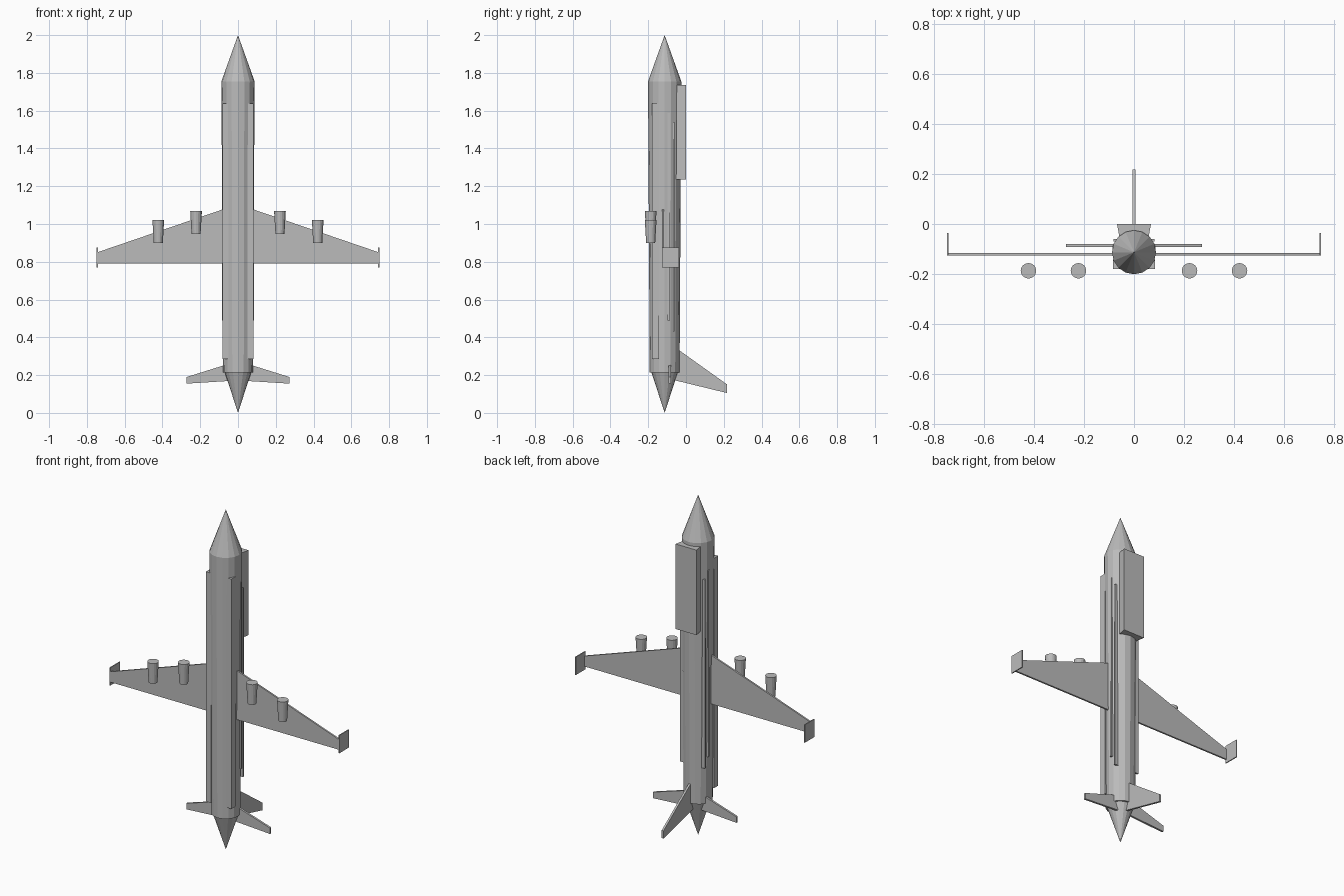
import bpy
import bmesh
from math import pi
from mathutils import Matrix, Vector

cube = bpy.data.objects.get("Cube")
if cube:
    bpy.data.objects.remove(cube, do_unlink=True)

grey = bpy.data.materials.new("mid grey")
grey.use_nodes = True
colour = (0.5, 0.5, 0.5, 1)
grey.diffuse_color = colour
grey.node_tree.nodes["Principled BSDF"].inputs["Base Color"].default_value = colour

AXIS_Y = -0.113  # fuselage centre line
SIDES = (("left", 1), ("right", -1))


def finish(name, bm):
    bmesh.ops.recalc_face_normals(bm, faces=bm.faces)
    mesh = bpy.data.meshes.new(name)
    bm.to_mesh(mesh)
    bm.free()
    mesh.materials.append(grey)
    obj = bpy.data.objects.new(name, mesh)
    bpy.context.collection.objects.link(obj)
    return obj


def frustum(name, x, y, z0, z1, r0, r1, sides=16):
    bm = bmesh.new()
    place = Matrix.Translation((x, y, (z0 + z1) / 2)) @ Matrix.Rotation(pi / 2, 4, "Z")
    bmesh.ops.create_cone(bm, cap_ends=True, segments=sides, radius1=r0,
                          radius2=r1, depth=z1 - z0, matrix=place)
    bmesh.ops.remove_doubles(bm, verts=bm.verts, dist=0.0001)
    return finish(name, bm)


def prism(name, outline, step):
    """Extrude a closed outline along the step vector."""
    bm = bmesh.new()
    face = bm.faces.new([bm.verts.new(p) for p in outline])
    made = bmesh.ops.extrude_face_region(bm, geom=[face])["geom"]
    bmesh.ops.translate(bm, vec=Vector(step),
                        verts=[v for v in made if isinstance(v, bmesh.types.BMVert)])
    return finish(name, bm)


def box(name, x, y, z):
    outline = [(x[0], y[0], z[0]), (x[1], y[0], z[0]), (x[1], y[1], z[0]), (x[0], y[1], z[0])]
    return prism(name, outline, (0, 0, z[1] - z[0]))


# Fuselage, nose and tail cone
frustum("fuselage", 0, AXIS_Y, 0.215, 1.755, 0.079, 0.088)
frustum("nose_cone", 0, AXIS_Y, 1.755, 2.0, 0.088, 0)
frustum("tail_cone", 0, AXIS_Y, 0.0, 0.215, 0, 0.07)

# Housing on the back, slightly wider on its outer face
prism("dorsal_housing",
      [(-0.055, -0.07, 1.235), (0.055, -0.07, 1.235), (0.068, 0, 1.235), (-0.068, 0, 1.235)],
      (0, 0, 0.5))

# Tail fin
prism("tail_fin",
      [(-0.006, -0.09, 0.37), (-0.006, 0.218, 0.15), (-0.006, 0.218, 0.105), (-0.006, -0.09, 0.18)],
      (0.012, 0, 0))

for side, s in SIDES:
    # Wing, winglet and tailplane
    prism(side + "_wing",
          [(0, -0.126, 1.105), (s * 0.745, -0.126, 0.85), (s * 0.745, -0.126, 0.79), (0, -0.126, 0.79)],
          (0, 0.01, 0))
    box(side + "_winglet", (s * 0.742, s * 0.748), (-0.126, -0.036), (0.77, 0.875))
    prism(side + "_tailplane",
          [(0, -0.092, 0.275), (s * 0.272, -0.092, 0.19), (s * 0.272, -0.092, 0.155), (0, -0.092, 0.172)],
          (0, 0.012, 0))

    # Engines
    frustum(side + "_inner_engine", s * 0.222, -0.187, 0.948, 1.07, 0.024, 0.031)
    frustum(side + "_outer_engine", s * 0.422, -0.187, 0.9, 1.022, 0.024, 0.031)

    # Long strips along the flanks
    box(side + "_lower_strip", (s * 0.05, s * 0.083), (-0.18, -0.142), (0.285, 1.637))
    box(side + "_middle_strip", (s * 0.065, s * 0.086), (-0.097, -0.085), (0.49, 1.587))
    box(side + "_upper_strip", (s * 0.055, s * 0.081), (-0.07, -0.06), (0.43, 1.54))
